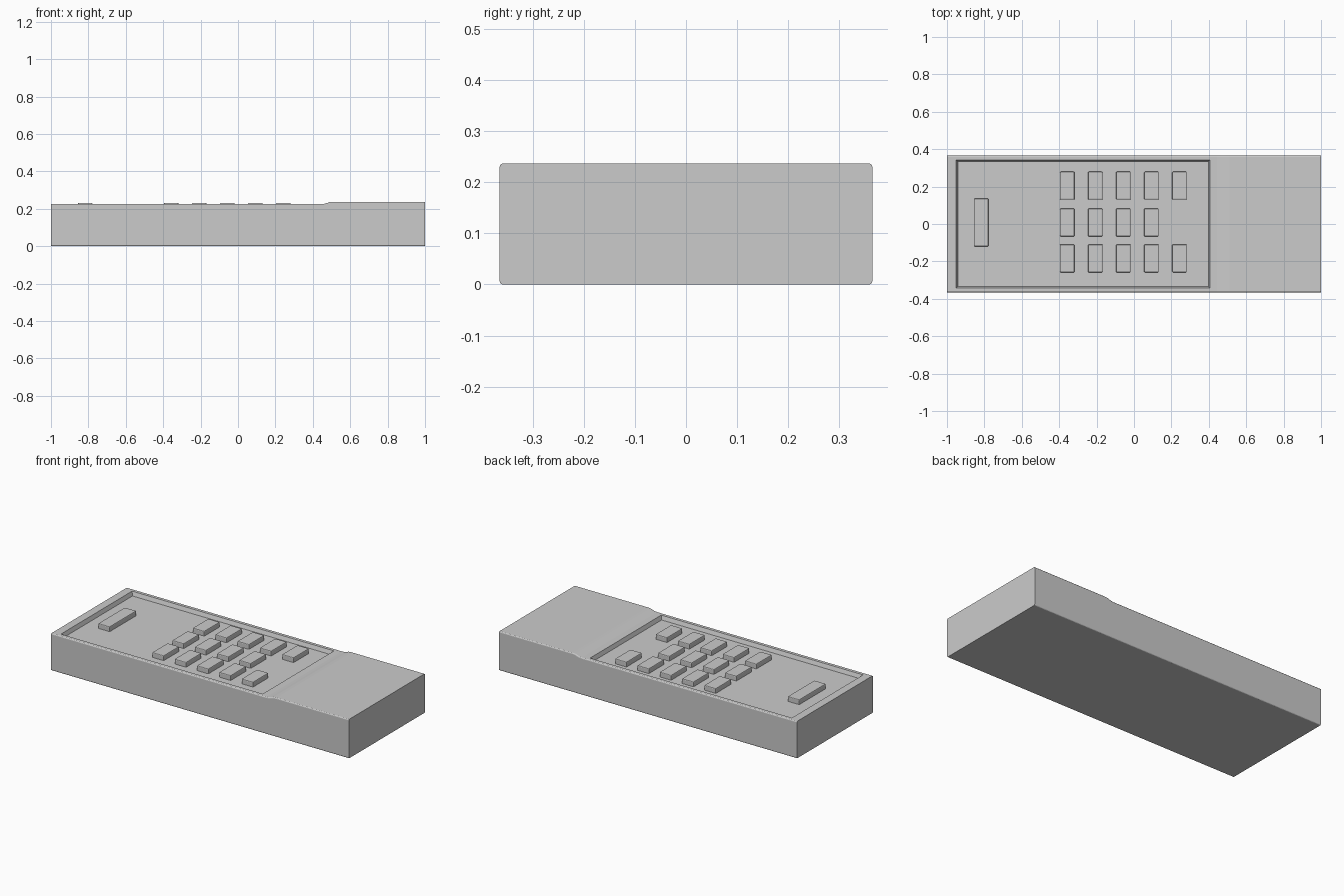
import bpy, bmesh
from mathutils import Vector

if "Cube" in bpy.data.objects:
    bpy.data.objects.remove(bpy.data.objects["Cube"])

HALF_Y = 0.365


def finish(bm, name):
    bmesh.ops.recalc_face_normals(bm, faces=bm.faces)
    mesh = bpy.data.meshes.new(name)
    bm.to_mesh(mesh)
    bm.free()
    obj = bpy.data.objects.new(name, mesh)
    bpy.context.collection.objects.link(obj)
    return obj


def frustum(name, x0, x1, y0, y1, z0, z1, bottom_inset=0.0, top_inset=0.0):
    """Box whose lower or upper face may be drawn in."""
    bm = bmesh.new()
    rings = []
    for z, i in ((z0, bottom_inset), (z1, top_inset)):
        rings.append([bm.verts.new(p) for p in (
            (x0 + i, y0 + i, z), (x1 - i, y0 + i, z),
            (x1 - i, y1 - i, z), (x0 + i, y1 - i, z))])
    low, high = rings
    bm.faces.new(low[::-1])
    bm.faces.new(high)
    for k in range(4):
        n = (k + 1) % 4
        bm.faces.new((low[k], low[n], high[n], high[k]))
    return finish(bm, name)


def button(name, cx, cy, sx, sy):
    obj = frustum(name, cx - sx / 2, cx + sx / 2, cy - sy / 2, cy + sy / 2,
                  0.195, 0.231)
    bev = obj.modifiers.new("soft_top", 'BEVEL')
    bev.width = 0.005
    bev.segments = 2
    return obj


# Body: side profile with a stepped top, extruded across the width
profile = [(-1, 0), (1, 0), (1, 0.237), (0.51, 0.237), (0.49, 0.2355),
           (0.465, 0.227), (0.445, 0.225), (-1, 0.225)]
bm = bmesh.new()
face = bm.faces.new([bm.verts.new((x, -HALF_Y, z)) for x, z in profile])
ext = bmesh.ops.extrude_face_region(bm, geom=[face])
bmesh.ops.translate(bm, vec=Vector((0, 2 * HALF_Y, 0)),
                    verts=[v for v in ext['geom'] if isinstance(v, bmesh.types.BMVert)])
bmesh.ops.recalc_face_normals(bm, faces=bm.faces)
# Round the long edges only
long_edges = [e for e in bm.edges
              if abs(e.verts[0].co.y - e.verts[1].co.y) < 1e-5
              and abs(e.verts[0].co.x - e.verts[1].co.x) > 1e-4]
bmesh.ops.bevel(bm, geom=long_edges, offset=0.006, segments=3, profile=0.5,
                affect='EDGES')
body = finish(bm, "remote_body")

# Shallow keypad recess with sloping walls
cutter = frustum("recess_cutter", -0.952, 0.407, -0.343, 0.343, 0.201, 0.229,
                 bottom_inset=0.01)
cutter.hide_render = True
cutter.hide_viewport = True
cut = body.modifiers.new("keypad_recess", 'BOOLEAN')
cut.object = cutter
cut.operation = 'DIFFERENCE'
cut.solver = 'EXACT'

# Keypad: three rows, the middle one a key shorter
for r, (y, count) in enumerate(((0.205, 5), (0.008, 4), (-0.184, 5))):
    for c in range(count):
        button(f"key_{r + 1}_{c + 1}", -0.357 + 0.15 * c, y, 0.078, 0.149)

# Long key at the far end
button("long_key", -0.817, 0.008, 0.078, 0.256)
